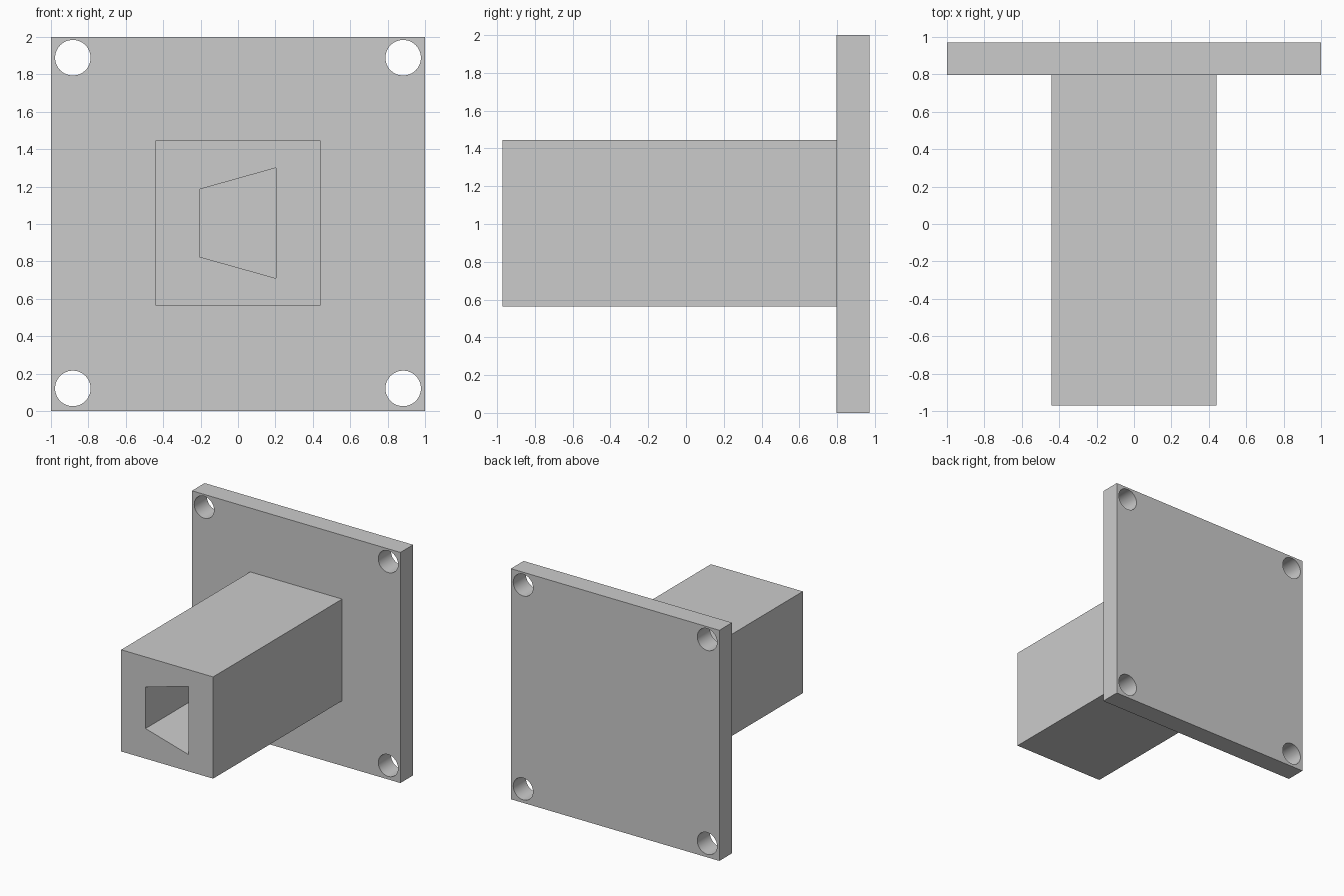
import bpy, math

if "Cube" in bpy.data.objects:
    bpy.data.objects.remove(bpy.data.objects["Cube"])

CZ = 1.005                                   # height of the tube axis
Y_FRONT, Y_PLATE, Y_BACK = -0.971, 0.797, 0.971


def prism(name, outline, y0, y1):
    """Extrude an x-z outline (counter-clockwise seen from the front) along y."""
    n = len(outline)
    verts = [(x, y, z) for y in (y0, y1) for x, z in outline]
    faces = [tuple(range(n)), tuple(reversed(range(n, 2 * n)))]
    faces += [(i, i + n, (i + 1) % n + n, (i + 1) % n) for i in range(n)]
    mesh = bpy.data.meshes.new(name)
    mesh.from_pydata(verts, [], faces)
    obj = bpy.data.objects.new(name, mesh)
    bpy.context.collection.objects.link(obj)
    return obj


def rect(x, z0, z1):
    return [(-x, z0), (x, z0), (x, z1), (-x, z1)]


def cut(target, cutter):
    cutter.hide_render = True
    cutter.display_type = 'WIRE'
    mod = target.modifiers.new(cutter.name, 'BOOLEAN')
    mod.operation = 'DIFFERENCE'
    mod.solver = 'EXACT'
    mod.object = cutter
    bpy.context.view_layer.objects.active = target
    bpy.ops.object.modifier_apply(modifier=mod.name)
    bpy.data.objects.remove(cutter)


# Mounting plate with four corner bolt holes
plate = prism("mounting_plate", rect(1.0, 0.0, 2.0), Y_PLATE, Y_BACK)
for sx in (-1, 1):
    for sz in (-1, 1):
        circle = [(sx * 0.883 + 0.095 * math.cos(a), CZ + sz * 0.884 + 0.095 * math.sin(a))
                  for a in (2 * math.pi * i / 48 for i in range(48))]
        cut(plate, prism("bolt_hole", circle, Y_PLATE - 0.1, Y_BACK + 0.1))

# Square tube with a tapered (trapezoid) bore that ends at the plate
tube = prism("square_tube", rect(0.441, CZ - 0.441, CZ + 0.441), Y_FRONT, Y_PLATE)
bore = [(-0.207, CZ - 0.18), (0.203, CZ - 0.295), (0.203, CZ + 0.295), (-0.207, CZ + 0.18)]
cut(tube, prism("tapered_bore", bore, Y_FRONT - 0.1, Y_PLATE + 0.1))

# Smooth hole walls, crisp edges
bpy.ops.object.select_all(action='DESELECT')
plate.select_set(True)
bpy.context.view_layer.objects.active = plate
bpy.ops.object.shade_smooth_by_angle(angle=math.radians(30))
